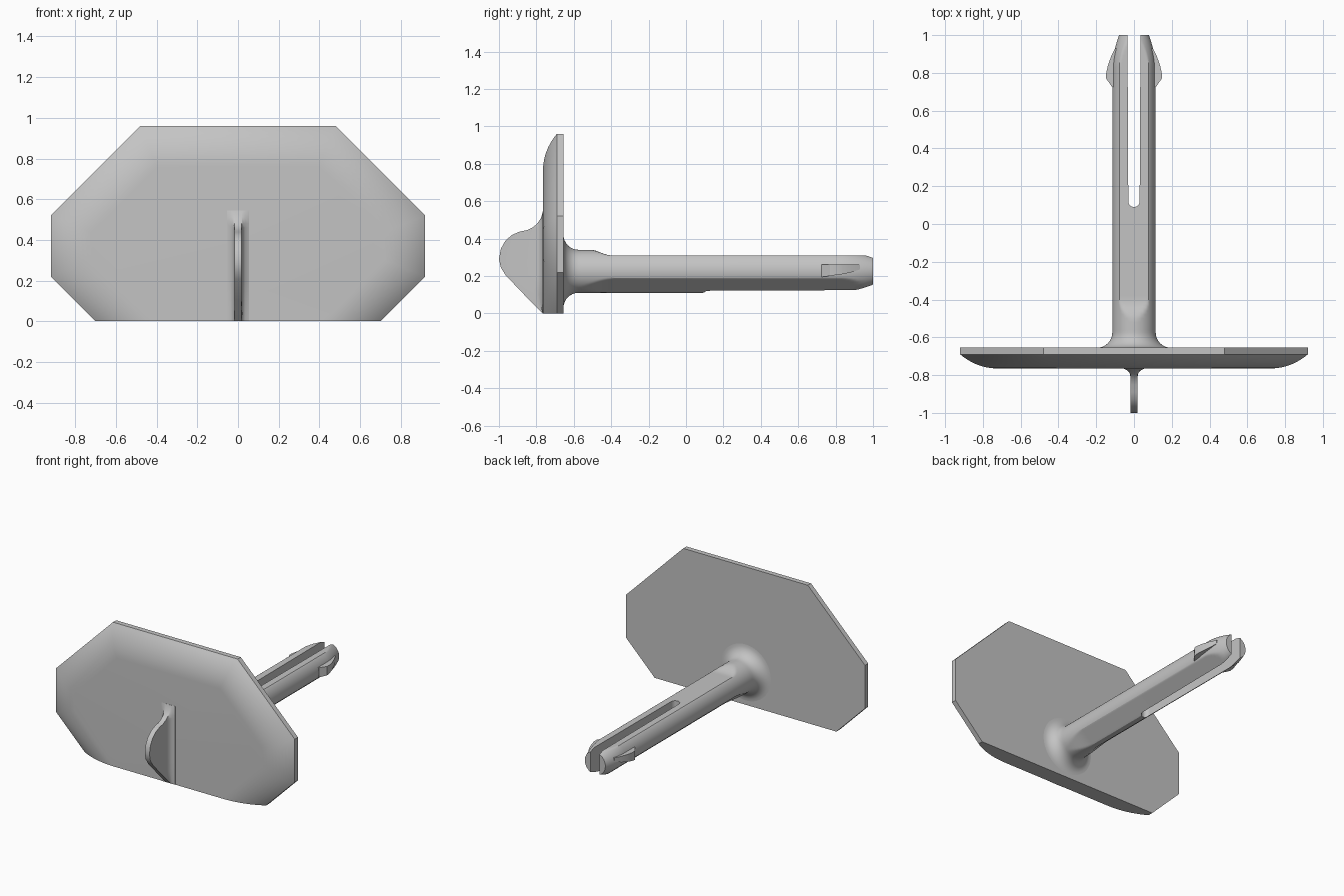
import bpy, bmesh
from math import sin, cos, radians, sqrt, pi, asin

if "Cube" in bpy.data.objects:
    bpy.data.objects.remove(bpy.data.objects["Cube"], do_unlink=True)

grey = bpy.data.materials.new("plain grey")
grey.use_nodes = True
colour = (0.55, 0.55, 0.55, 1)
grey.diffuse_color = colour
grey.node_tree.nodes["Principled BSDF"].inputs["Base Color"].default_value = colour


def loft(name, rings, smooth=25):
    """Skin a list of equal-length rings and cap both ends."""
    bm = bmesh.new()
    rows = [[bm.verts.new(p) for p in ring] for ring in rings]
    n = len(rows[0])
    for a, b in zip(rows, rows[1:]):
        for i in range(n):
            j = (i + 1) % n
            bm.faces.new((a[i], a[j], b[j], b[i]))
    bm.faces.new(rows[0])
    bm.faces.new(rows[-1])
    bmesh.ops.remove_doubles(bm, verts=bm.verts, dist=1e-5)
    bmesh.ops.recalc_face_normals(bm, faces=bm.faces)
    mesh = bpy.data.meshes.new(name)
    bm.to_mesh(mesh)
    bm.free()
    mesh.materials.append(grey)
    obj = bpy.data.objects.new(name, mesh)
    bpy.context.collection.objects.link(obj)
    if smooth:
        shade(obj, smooth)
    return obj


def shade(obj, angle):
    bpy.ops.object.select_all(action='DESELECT')
    obj.select_set(True)
    bpy.context.view_layer.objects.active = obj
    bpy.ops.object.shade_smooth_by_angle(angle=radians(angle))


# Plate: octagon with a domed front rim on every edge except the flat bottom
def octagon(t, y):
    k = t * (sqrt(2) - 1)
    half = [(0.70 - t * sqrt(2), 0), (0.92 - t, 0.22 + k),
            (0.92 - t, 0.52 - k), (0.48 - k, 0.96 - t)]
    return [(x, y, z) for x, z in half] + [(-x, y, z) for x, z in reversed(half)]


R = 0.304
rings = [octagon(0, -0.655)]
for i in range(11):
    a = asin(0.2 / R) * (1 - i / 10)
    rings.append(octagon(0.2 - R * sin(a), -0.765 + R * (1 - cos(a))))
loft("plate", rings, 35)

# Grip fin: stacked horizontal sections that flare into the plate
tip = [(-0.767, 0), (-0.87, 0.105), (-0.965, 0.205), (-0.99, 0.245), (-1.0, 0.29),
       (-0.99, 0.345), (-0.965, 0.39), (-0.93, 0.42), (-0.89, 0.437), (-0.85, 0.445),
       (-0.82, 0.46), (-0.795, 0.48), (-0.775, 0.51), (-0.766, 0.545)]
flare = [(0.055, -0.76), (0.053, -0.766), (0.035, -0.775), (0.023, -0.79), (0.018, -0.815)]
rings = []
for y_tip, z in tip:
    side = [(x, max(y, y_tip), z) for x, y in flare] + [(0.018, y_tip, z)]
    # where the fin is shallow, its edge keeps the flare's width
    rings.append(side + [(-x, y, z) for x, y, z in reversed(side)])
fin = loft("grip_fin", rings, 40)

# Shaft: round pin with a top flat and two lower flats, filleted at the plate
CZ, RAD = 0.225, 0.115


def fade(y, a, b):
    t = min(1, max(0, (y - a) / (b - a)))
    return t * t * (3 - 2 * t)


def section(y, r):
    top = RAD - 0.030 * fade(y, -0.51, -0.4)
    low = RAD - 0.0165 * fade(y, -0.57, -0.38)
    flats = [(90, top), (-49.5, low), (229.5, low)]
    pts = []
    for deg in range(0, 360, 3):
        q = r
        for mid, d in flats:
            c = cos(radians(deg - mid))
            if c > 0.3 and y > -0.575:
                q = min(q, d / c)
        pts.append((q * cos(radians(deg)), y, CZ + q * sin(radians(deg))))
    return pts


rings = [section(-0.665, 0.195)]
for i in range(9):
    a = i / 8 * pi / 2
    rings.append(section(-0.655 + 0.08 * (1 - cos(a)), 0.195 - 0.08 * sin(a)))
rings += [section(-0.56 + 0.02 * i, RAD) for i in range(10)]
for i in range(9):
    t = i / 8
    rings.append(section(0.83 + 0.17 * t, RAD - 0.036 * t ** 1.7))
shaft = loft("shaft", rings, 0)

# Slot that splits the shaft end into two prongs
outline = [(0.035, 1.1)]
for i in range(13):
    a = pi * i / 12
    outline.append((0.03 * cos(a), 0.12 - 0.03 * sin(a)))
outline.append((-0.035, 1.1))
cutter = loft("slot_cutter", [[(x, y, z) for x, y in outline] for z in (0, 0.5)], 0)
cutter.hide_render = True
cut = shaft.modifiers.new("slot", 'BOOLEAN')
cut.operation = 'DIFFERENCE'
cut.solver = 'EXACT'
cut.object = cutter
bpy.ops.object.select_all(action='DESELECT')
shaft.select_set(True)
bpy.context.view_layer.objects.active = shaft
bpy.ops.object.modifier_apply(modifier=cut.name)
bpy.data.objects.remove(cutter, do_unlink=True)
shade(shaft, 25)

# Snap barbs on both prongs: (outer x, y, lower z)
barb = [(0.116, 0.725, 0.195), (0.147, 0.77, 0.20), (0.147, 0.80, 0.205),
        (0.138, 0.84, 0.21), (0.122, 0.885, 0.22), (0.10, 0.93, 0.235)]
for name, s in (("left_barb", 1), ("right_barb", -1)):
    loft(name, [[(s * 0.08, y, z), (s * x, y, z), (s * x, y, 0.262), (s * 0.08, y, 0.262)]
                for x, y, z in barb], 30)
